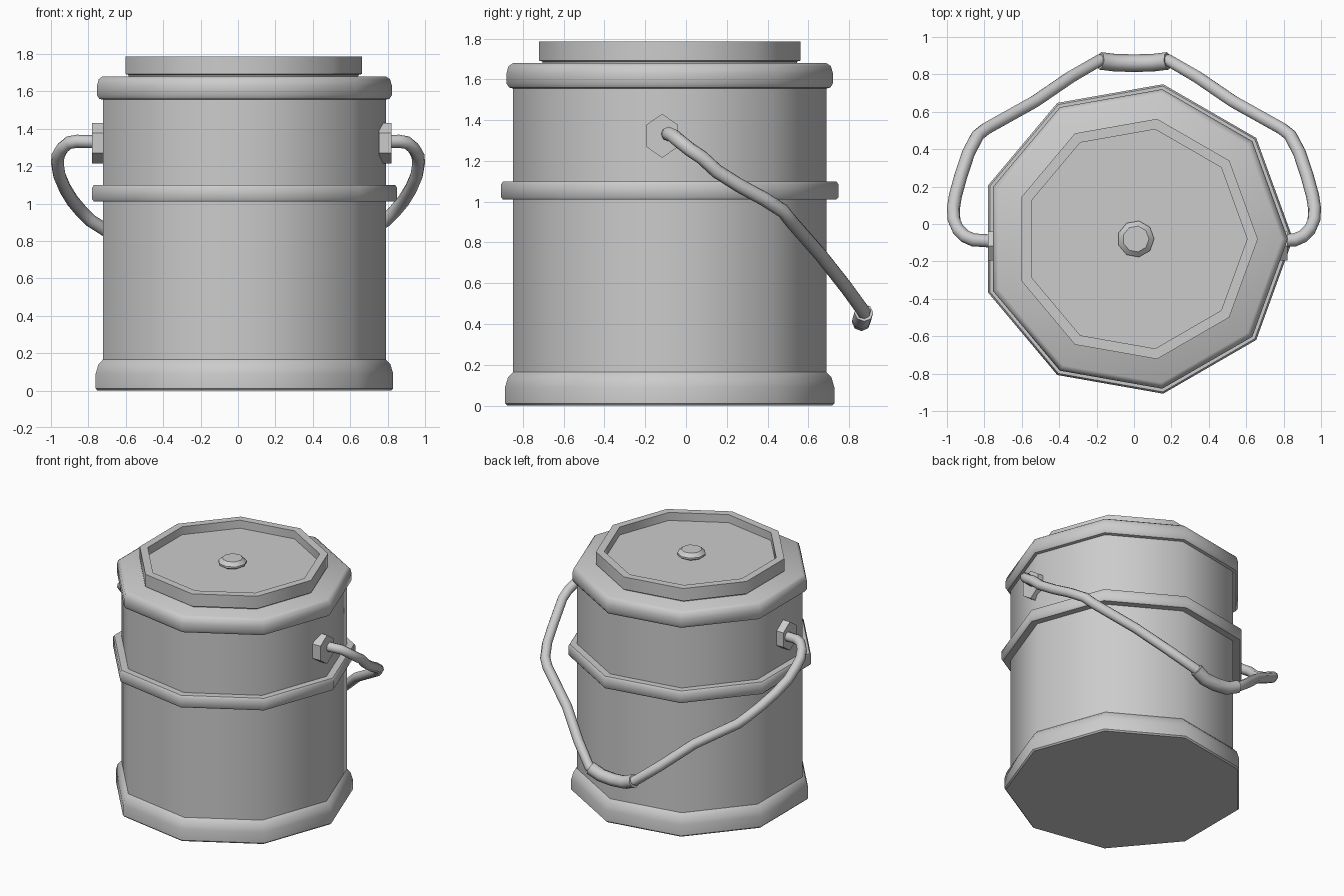
import bpy, bmesh
from math import cos, sin, pi, radians

if "Cube" in bpy.data.objects:
    bpy.data.objects.remove(bpy.data.objects["Cube"])

CX, CY = 0.01, -0.08   # axis of the can
SIDES = 9


def smooth(ob, angle):
    bpy.ops.object.select_all(action='DESELECT')
    ob.select_set(True)
    bpy.context.view_layer.objects.active = ob
    bpy.ops.object.shade_smooth_by_angle(angle=radians(angle))


def lathe(name, profile, sides=SIDES, loc=(CX, CY, 0), angle=42):
    """Turn an (r, z) profile into a capped many-sided solid."""
    bm = bmesh.new()
    rings = [[bm.verts.new((r * cos(2 * pi * i / sides), r * sin(2 * pi * i / sides), z))
              for i in range(sides)] for r, z in profile]
    for a, b in zip(rings, rings[1:]):
        for i in range(sides):
            j = (i + 1) % sides
            bm.faces.new((a[i], a[j], b[j], b[i]))
    bm.faces.new(rings[0][::-1])
    bm.faces.new(rings[-1])
    bmesh.ops.recalc_face_normals(bm, faces=bm.faces)
    me = bpy.data.meshes.new(name)
    bm.to_mesh(me)
    bm.free()
    ob = bpy.data.objects.new(name, me)
    ob.location = loc
    bpy.context.collection.objects.link(ob)
    smooth(ob, angle)
    return ob


def tube(name, points, radius):
    cu = bpy.data.curves.new(name, 'CURVE')
    cu.dimensions = '3D'
    cu.bevel_depth = radius
    cu.bevel_resolution = 2
    cu.use_fill_caps = True
    sp = cu.splines.new('POLY')
    sp.points.add(len(points) - 1)
    for p, co in zip(sp.points, points):
        p.co = (*co, 1)
    ob = bpy.data.objects.new(name, cu)
    bpy.context.collection.objects.link(ob)
    bpy.ops.object.select_all(action='DESELECT')
    ob.select_set(True)
    bpy.context.view_layer.objects.active = ob
    bpy.ops.object.convert(target='MESH')
    ob = bpy.context.view_layer.objects.active
    smooth(ob, 60)
    return ob


# Can: base foot, wall, middle band and rounded rim
lathe("base_foot", [(0.81, 0), (0.82, 0.01), (0.82, 0.09), (0.805, 0.14), (0.78, 0.165)])
lathe("can_wall", [(0.78, 0.1), (0.78, 1.6)])
lathe("middle_band", [(0.78, 1.01), (0.83, 1.01), (0.84, 1.022), (0.84, 1.085),
                      (0.83, 1.1), (0.78, 1.1)])
lathe("top_rim", [(0.78, 1.555), (0.80, 1.56), (0.813, 1.58), (0.813, 1.63),
                  (0.803, 1.665), (0.78, 1.68)])

# Lid with a recessed centre and a small knob
lathe("lid", [(0.63, 1.67), (0.635, 1.688), (0.652, 1.692), (0.652, 1.785),
              (0.595, 1.785), (0.595, 1.725)])
lathe("lid_knob", [(0.065, 1.72), (0.098, 1.742), (0.098, 1.755), (0.07, 1.78)])

# Hexagonal handle mounts
for name, x0, x1 in (("mount_left", -0.78, -0.70), ("mount_right", 0.755, 0.82)):
    m = lathe(name, [(0.108, x0), (0.108, x1)], 6, (0, -0.117, 1.323), 30)
    m.rotation_euler = (0, pi / 2, 0)
    m.scale = (1, 0.83, 1)

# Bail handle: one half of the wire, mirrored across x = 0
half = [(-0.75, -0.092, 1.33), (-0.86, -0.085, 1.333), (-0.905, -0.065, 1.325),
        (-0.94, -0.03, 1.295), (-0.962, 0.02, 1.255), (-0.966, 0.08, 1.215),
        (-0.955, 0.15, 1.15), (-0.925, 0.26, 1.08), (-0.885, 0.38, 1.015),
        (-0.835, 0.475, 0.955), (-0.79, 0.51, 0.91), (-0.53, 0.655, 0.745),
        (-0.34, 0.785, 0.58), (-0.19, 0.872, 0.46), (-0.08, 0.865, 0.425)]
tube("handle_wire", half + [(-x, y, z) for x, y, z in reversed(half)], 0.035)

# Thicker hand grip, sagging slightly in the middle
tube("handle_grip", [(-0.18, 0.872, 0.456), (-0.1, 0.862, 0.42), (0, 0.86, 0.412),
                     (0.1, 0.862, 0.42), (0.18, 0.872, 0.456)], 0.047)
